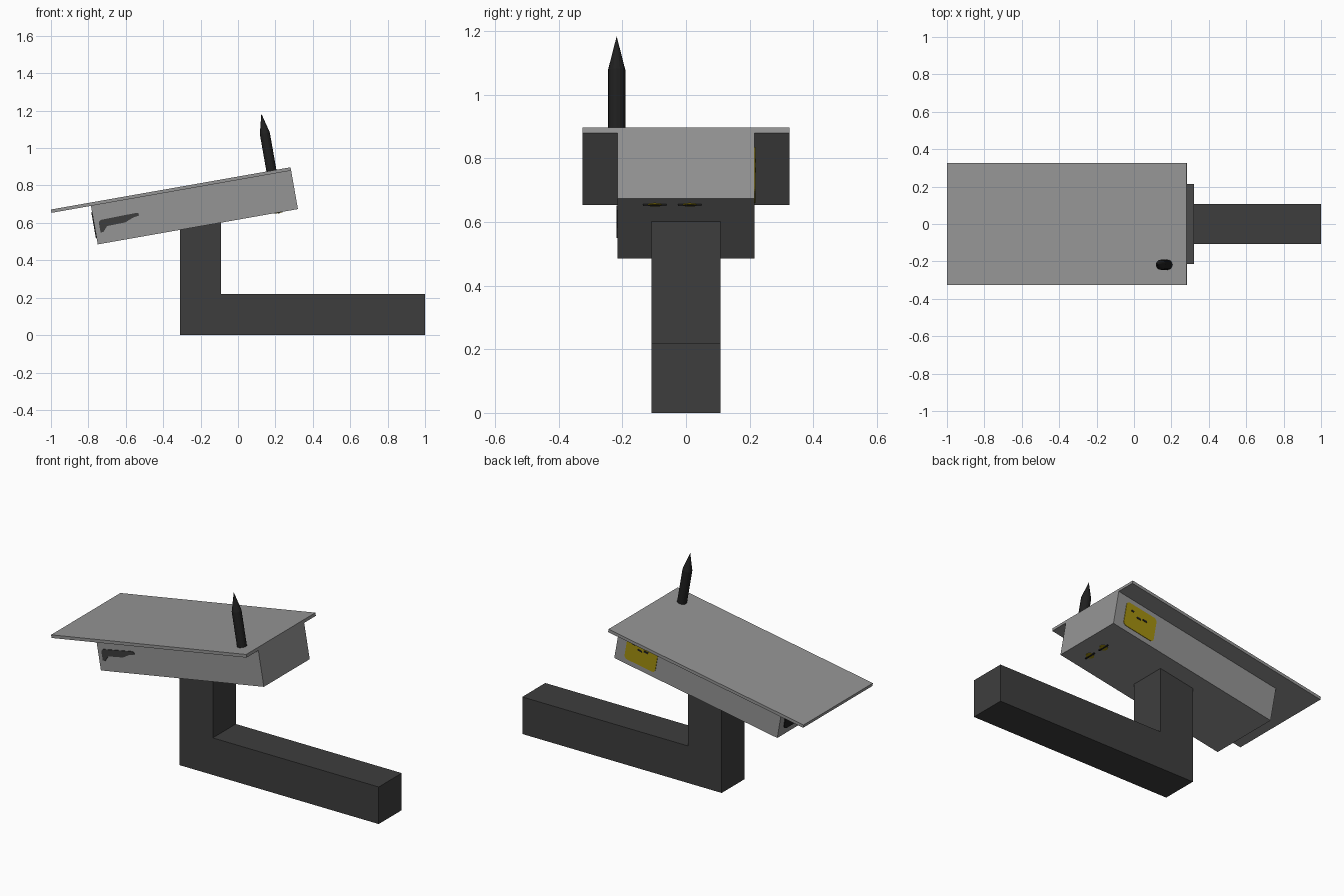
import bpy, bmesh, math
from mathutils import Matrix, Vector

if "Cube" in bpy.data.objects:
    bpy.data.objects.remove(bpy.data.objects["Cube"])


def material(name, rgb):
    m = bpy.data.materials.new(name)
    m.diffuse_color = (*rgb, 1)
    m.use_nodes = True
    m.node_tree.nodes["Principled BSDF"].inputs["Base Color"].default_value = m.diffuse_color
    return m


GREY = material("body grey", (0.30, 0.30, 0.30))
DARK = material("mount dark grey", (0.048, 0.048, 0.048))
BLACK = material("black", (0.014, 0.014, 0.014))
YELLOW = material("label yellow", (0.37, 0.28, 0.005))

# Housing frame: x along the housing, z away from its underside, tilted 10 degrees
TILT = Matrix.Translation((-0.75, 0, 0.485)) @ Matrix.Rotation(math.radians(-10), 4, 'Y')
WORLD = Matrix.Identity(4)


def finish(name, bm, mat, frame):
    bmesh.ops.recalc_face_normals(bm, faces=bm.faces)
    bm.transform(frame)
    me = bpy.data.meshes.new(name)
    bm.to_mesh(me)
    bm.free()
    me.materials.append(mat)
    ob = bpy.data.objects.new(name, me)
    bpy.context.collection.objects.link(ob)
    return ob


def prism(name, pts, axis, d0, d1, mat, frame=TILT):
    """Extrude a 2D outline along an axis from d0 to d1."""
    place = {'x': lambda a, b, d: (d, a, b),
             'y': lambda a, b, d: (a, d, b),
             'z': lambda a, b, d: (a, b, d)}[axis]
    bm = bmesh.new()
    face = bm.faces.new([bm.verts.new(place(a, b, d0)) for a, b in pts])
    ext = bmesh.ops.extrude_face_region(bm, geom=[face])["geom"]
    shift = Vector(place(0, 0, d1 - d0))
    bmesh.ops.translate(bm, vec=shift, verts=[v for v in ext if isinstance(v, bmesh.types.BMVert)])
    return finish(name, bm, mat, frame)


def rect(a0, a1, b0, b1, r=0.0):
    """Rectangle outline, with rounded corners when r > 0."""
    if not r:
        return [(a0, b0), (a1, b0), (a1, b1), (a0, b1)]
    pts = []
    corners = [(a1 - r, b1 - r), (a0 + r, b1 - r), (a0 + r, b0 + r), (a1 - r, b0 + r)]
    for q, (a, b) in enumerate(corners):
        for k in range(5):
            t = math.pi / 2 * (q + k / 4)
            pts.append((a + r * math.cos(t), b + r * math.sin(t)))
    return pts


# L-shaped wall mount, its top cut to the slope of the housing
slope = math.tan(math.radians(10))
prism("mount_arm",
      [(-0.31, 0), (1, 0), (1, 0.22), (-0.09, 0.22),
       (-0.09, 0.487 + 0.66 * slope), (-0.31, 0.487 + 0.44 * slope)],
      'y', -0.108, 0.108, DARK, WORLD)

# Housing and overhanging sun shield
prism("housing", rect(0, 1.087, 0, 0.209), 'y', -0.215, 0.215, GREY)
prism("sun_shield", rect(-0.214, 1.087, 0.209, 0.227), 'y', -0.325, 0.325, GREY)

# Antenna: cylinder with a pointed tip
bm = bmesh.new()
for r2, z0, z1 in ((0.027, 0.22, 0.43), (0.0, 0.43, 0.537)):
    bmesh.ops.create_cone(bm, cap_ends=True, segments=16, radius1=0.027, radius2=r2,
                          depth=z1 - z0,
                          matrix=Matrix.Translation((0.983, -0.218, (z0 + z1) / 2)))
bmesh.ops.remove_doubles(bm, verts=bm.verts, dist=1e-4)
finish("antenna", bm, BLACK, TILT)

# Dark window on the viewing end
prism("lens_window", rect(-0.17, 0.17, 0.035, 0.175, 0.03), 'x', -0.004, 0.001, BLACK)

# Painted dark shape on the front side
prism("side_marking",
      [(0.026, 0.061), (0.041, 0.059), (0.066, 0.088), (0.165, 0.09), (0.21, 0.108),
       (0.244, 0.113), (0.244, 0.127), (0.222, 0.13), (0.037, 0.126), (0.026, 0.115)],
      'y', -0.219, -0.214, DARK)

# Yellow label with black marks on the back side
prism("warning_label", rect(0.82, 1.025, 0.03, 0.18, 0.02), 'y', 0.214, 0.218, YELLOW)
for i, (u, w, half) in enumerate(((0.98, 0.14, 0.008), (0.935, 0.118, 0.014), (0.895, 0.126, 0.014))):
    prism(f"label_mark_{i + 1}", rect(u - half, u + half, w - 0.005, w + 0.005),
          'y', 0.217, 0.22, BLACK)

# Two small yellow indicators with black cross lines on the underside
for i, y in enumerate((-0.098, 0.012)):
    prism(f"indicator_{i + 1}", rect(0.96, 1.004, y - 0.022, y + 0.022, 0.021),
          'z', -0.003, 0.001, YELLOW)
    prism(f"indicator_line_{i + 1}", rect(0.978, 0.986, y - 0.037, y + 0.037),
          'z', -0.005, 0.001, BLACK)
